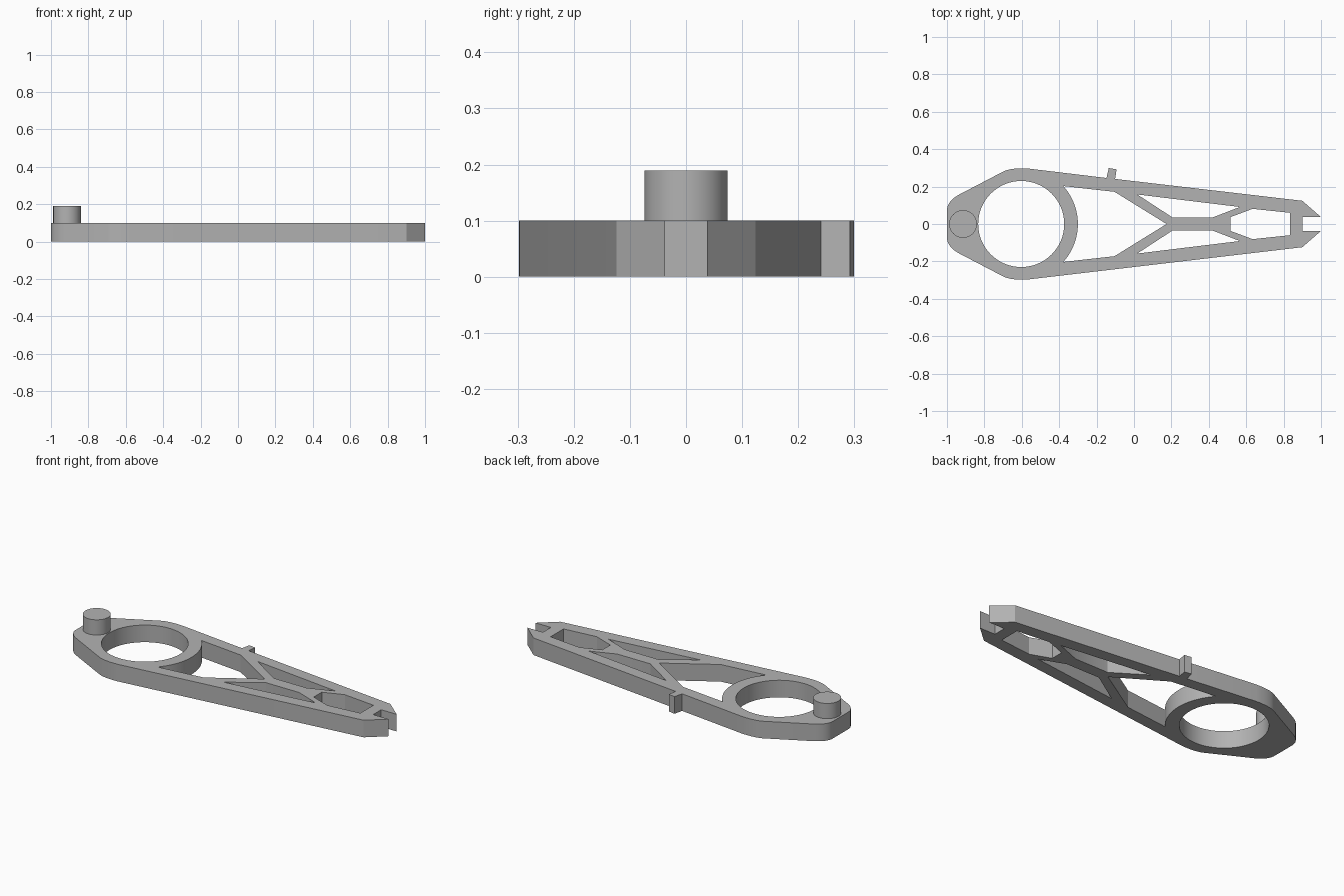
import bpy, bmesh, math
from mathutils import Vector
from mathutils.geometry import interpolate_bezier

cube = bpy.data.objects.get("Cube")
if cube:
    bpy.data.objects.remove(cube, do_unlink=True)

THICK = 0.1
RING_X, BORE_R, RING_R = -0.603, 0.23, 0.303

grey = bpy.data.materials.new("plain_grey")
grey.use_nodes = True
grey.diffuse_color = (0.45, 0.45, 0.45, 1)
grey.node_tree.nodes["Principled BSDF"].inputs["Base Color"].default_value = grey.diffuse_color


def finish(name, bm):
    bmesh.ops.recalc_face_normals(bm, faces=bm.faces)
    mesh = bpy.data.meshes.new(name)
    bm.to_mesh(mesh)
    bm.free()
    obj = bpy.data.objects.new(name, mesh)
    bpy.context.collection.objects.link(obj)
    mesh.materials.append(grey)
    bpy.ops.object.select_all(action='DESELECT')
    bpy.context.view_layer.objects.active = obj
    obj.select_set(True)
    bpy.ops.object.shade_smooth_by_angle(angle=math.radians(25))
    return obj


def arc(radius, start, end, steps):
    angles = [start + (end - start) * i / steps for i in range(steps + 1)]
    return [(RING_X + radius * math.cos(a), radius * math.sin(a)) for a in angles]


def rounded(a, corner, b):
    # Quadratic corner written as a cubic curve
    a, c, b = (Vector((*p, 0)) for p in (a, corner, b))
    pts = interpolate_bezier(a, a.lerp(c, 2 / 3), b.lerp(c, 2 / 3), b, 9)
    return [(p.x, p.y) for p in pts]


def flip(points):
    return [(x, -y) for x, y in reversed(points)]


# Outer edge, from the rounded rear end along one side to the forked tip
side = (rounded((-1, 0.07), (-1, 0.124), (-0.93, 0.16))
        + rounded((-0.70, 0.28), (-0.66, 0.301), (-0.57, 0.297)))
tip = [(0.9, 0.124), (1, 0.037), (0.9, 0.037)]
nub = [(-0.147, 0.246), (-0.135, 0.299), (-0.093, 0.292), (-0.101, 0.241)]
outline = side + nub + tip + flip(side + tip)

# Openings: bearing bore, curved triangle, two slanted gaps, front window
bore = arc(BORE_R, 0, 2 * math.pi, 64)[:-1]
reach = math.radians(42)
sweep = arc(RING_R, -reach, reach, 20)
rear_gap = sweep + [(-0.104, 0.172), (0.174, 0), (-0.104, -0.172)]
side_gap = [(0.017, 0.158), (0.566, 0.091), (0.42, 0.035), (0.206, 0.035)]
front = [(0.516, 0.037), (0.634, 0.081), (0.834, 0.06)]
window = front + flip(front)

# Flat lever arm
bm = bmesh.new()
for loop in (outline, bore, rear_gap, side_gap, flip(side_gap), window):
    verts = [bm.verts.new((x, y, 0)) for x, y in loop]
    for i, v in enumerate(verts):
        bm.edges.new((verts[i - 1], v))
bmesh.ops.triangle_fill(bm, use_beauty=True, use_dissolve=False, edges=bm.edges[:], normal=(0, 0, 1))
top = bmesh.ops.extrude_face_region(bm, geom=bm.faces[:], use_keep_orig=True)
bmesh.ops.translate(bm, vec=(0, 0, THICK),
                    verts=[g for g in top["geom"] if isinstance(g, bmesh.types.BMVert)])
finish("lever_arm", bm)

# Upright pivot peg
bm = bmesh.new()
bmesh.ops.create_cone(bm, cap_ends=True, segments=48, radius1=0.074, radius2=0.074, depth=0.1)
peg = finish("pivot_peg", bm)
peg.location = (-0.914, 0, 0.139)
